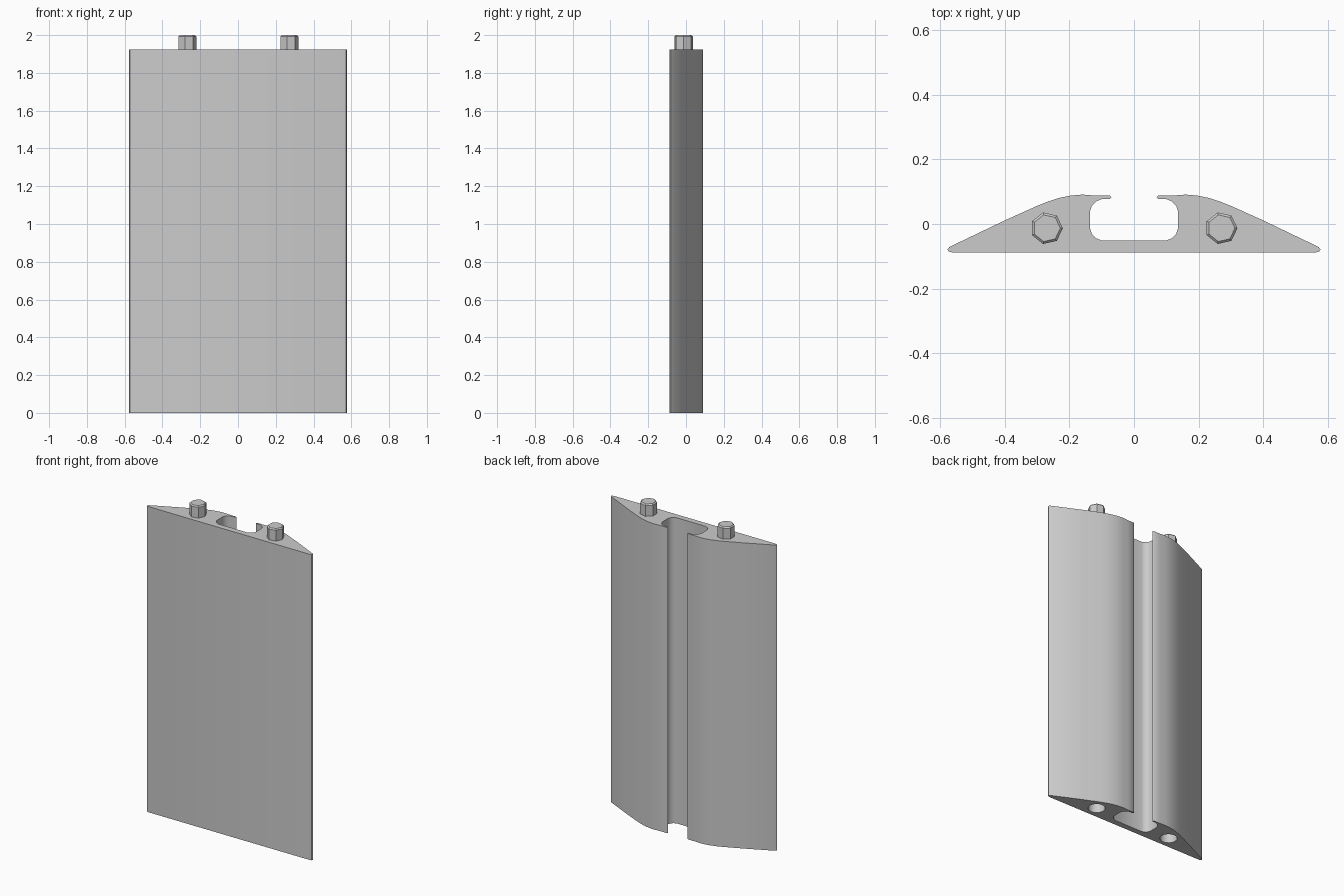
import bpy, bmesh, math

if "Cube" in bpy.data.objects:
    bpy.data.objects.remove(bpy.data.objects["Cube"], do_unlink=True)

BODY_TOP = 1.925
PEG_X, PEG_Y, PEG_R = 0.27, -0.013, 0.05

grey = bpy.data.materials.new("plain grey")
grey.use_nodes = True
grey.diffuse_color = (0.6, 0.6, 0.6, 1)
grey.node_tree.nodes["Principled BSDF"].inputs["Base Color"].default_value = (0.6, 0.6, 0.6, 1)


def finish(name, bm):
    bmesh.ops.recalc_face_normals(bm, faces=bm.faces)
    mesh = bpy.data.meshes.new(name)
    bm.to_mesh(mesh)
    bm.free()
    mesh.materials.append(grey)
    ob = bpy.data.objects.new(name, mesh)
    bpy.context.collection.objects.link(ob)
    return ob


def smooth(ob, angle):
    bpy.ops.object.select_all(action='DESELECT')
    ob.select_set(True)
    bpy.context.view_layer.objects.active = ob
    bpy.ops.object.shade_smooth_by_angle(angle=math.radians(angle))


def cylinder(name, x, z0, z1, radius, sides, bevel=0):
    bm = bmesh.new()
    ring = [bm.verts.new((x + radius * math.cos(a), PEG_Y + radius * math.sin(a), z0))
            for a in (math.tau * i / sides for i in range(sides))]
    base = bm.faces.new(ring)
    ext = bmesh.ops.extrude_face_region(bm, geom=[base])["geom"]
    top = [v for v in ext if isinstance(v, bmesh.types.BMVert)]
    bmesh.ops.translate(bm, verts=top, vec=(0, 0, z1 - z0))
    if bevel:
        rim = [e for e in bm.edges if all(v in top for v in e.verts)]
        bmesh.ops.bevel(bm, geom=rim, offset=bevel, segments=1, affect='EDGES')
    return finish(name, bm)


# Body: half of the wing-shaped section with an open channel, mirrored and extruded
half = [(0.562, -0.088), (0.573, -0.085), (0.577, -0.079), (0.571, -0.071),
        (0.40, 0.011), (0.30, 0.056), (0.265, 0.07), (0.23, 0.081), (0.195, 0.088),
        (0.16, 0.091), (0.12, 0.088), (0.075, 0.088), (0.069, 0.083), (0.075, 0.078),
        (0.10, 0.077), (0.117, 0.07), (0.13, 0.057), (0.136, 0.04),
        (0.136, -0.013), (0.13, -0.031), (0.117, -0.044), (0.10, -0.051)]
outline = half + [(-x, y) for x, y in reversed(half)]
bm = bmesh.new()
section = bm.faces.new([bm.verts.new((x, y, 0)) for x, y in outline])
ext = bmesh.ops.extrude_face_region(bm, geom=[section])["geom"]
bmesh.ops.translate(bm, verts=[v for v in ext if isinstance(v, bmesh.types.BMVert)],
                    vec=(0, 0, BODY_TOP))
body = finish("panel_body", bm)

# Sockets cut in the underside, pegs on the top
for side, name in ((1, "left"), (-1, "right")):
    cutter = cylinder(name + "_socket_cutter", side * PEG_X, -0.05, 0.08, PEG_R, 16)
    cut = body.modifiers.new(name + "_socket", 'BOOLEAN')
    cut.operation = 'DIFFERENCE'
    cut.solver = 'EXACT'
    cut.object = cutter
    bpy.context.view_layer.objects.active = body
    bpy.ops.object.modifier_apply(modifier=cut.name)
    bpy.data.objects.remove(cutter, do_unlink=True)
    peg = cylinder(name + "_peg", side * PEG_X, BODY_TOP - 0.01, 2.0, PEG_R, 7, 0.007)
    smooth(peg, 30)
smooth(body, 40)
